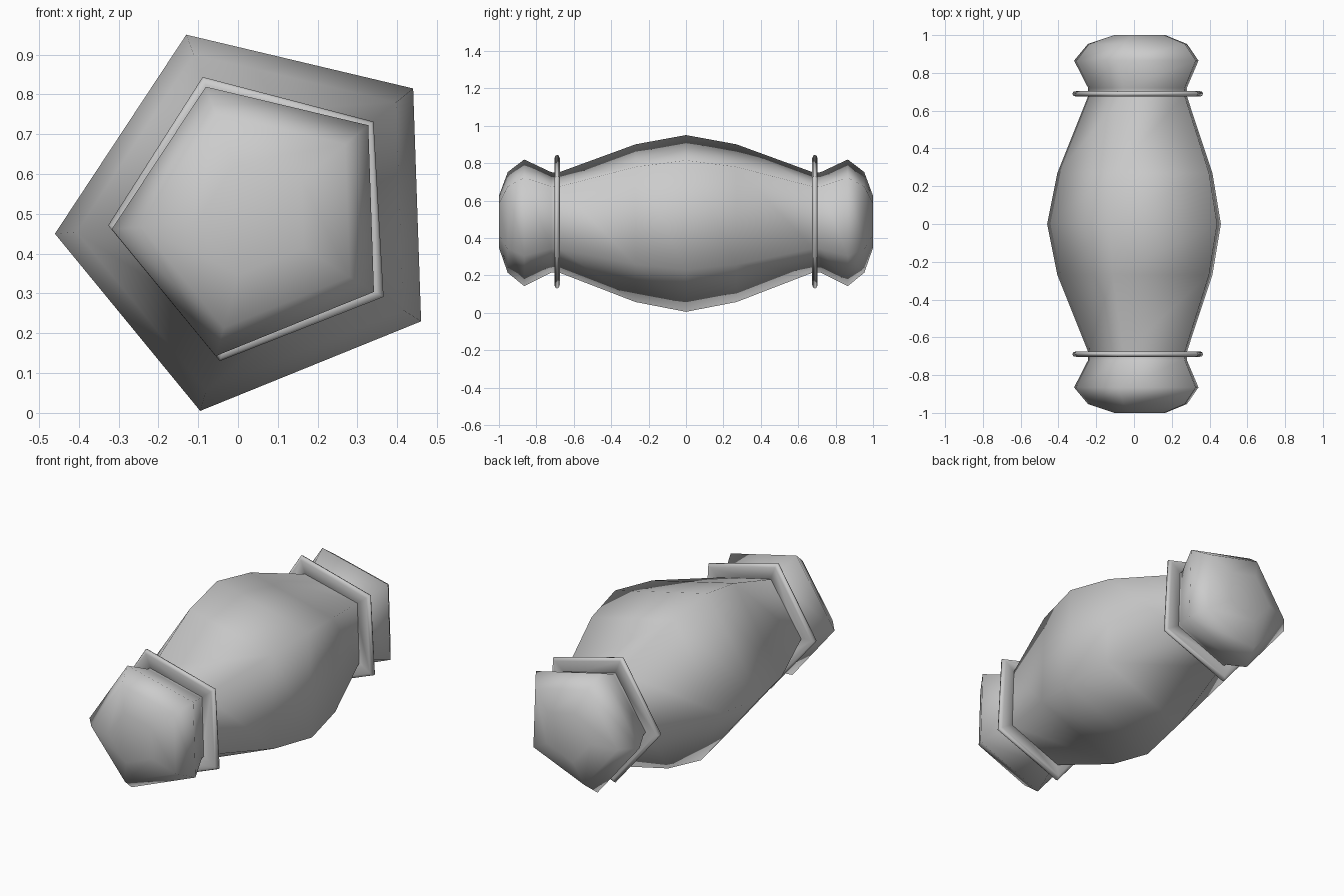
import bpy, bmesh, math

if "Cube" in bpy.data.objects:
    bpy.data.objects.remove(bpy.data.objects["Cube"])

# Five-sided cross-section corners (x, z offsets from the axis, unit radius)
BODY = [(-0.346, 0.92), (0.794, 0.65), (0.834, -0.52), (-0.276, -0.97), (-1.006, -0.08)]
COLLAR = [(math.cos(math.radians(a)), math.sin(math.radians(a)))
          for a in (111.5, 39.2, -32.6, -104.6, 183.5)]


def loft(name, section, centre, profile, closed=False, cap_ends=False):
    """Sweep a scaled five-sided section along y using (y, radius) rings."""
    bm = bmesh.new()
    rings = [[bm.verts.new((centre[0] + r * x, y, centre[1] + r * z)) for x, z in section]
             for y, r in profile]
    pairs = list(zip(rings, rings[1:]))
    if closed:
        pairs.append((rings[-1], rings[0]))
    for a, b in pairs:
        for i in range(5):
            j = (i + 1) % 5
            bm.faces.new((a[i], a[j], b[j], b[i]))
    if cap_ends:
        bm.faces.new(rings[0])
        bm.faces.new(rings[-1])
    bmesh.ops.recalc_face_normals(bm, faces=bm.faces)
    for f in bm.faces:
        f.smooth = True
    mesh = bpy.data.meshes.new(name)
    bm.to_mesh(mesh)
    bm.free()
    obj = bpy.data.objects.new(name, mesh)
    bpy.context.collection.objects.link(obj)
    return obj


# Barrel body with bulbous ends, symmetric about y = 0
half = [(0.27, 0.446), (0.68, 0.283), (0.72, 0.284), (0.865, 0.358), (0.953, 0.285), (1.0, 0.147)]
profile = [(-y, r) for y, r in reversed(half)] + [(0, 0.5)] + half
loft("body", BODY, (0.043, 0.49), profile, cap_ends=True)

# Thin collars at both necks
lip = [(0.674, 0.26), (0.674, 0.355), (0.680, 0.372), (0.690, 0.376), (0.700, 0.370), (0.703, 0.355), (0.703, 0.26)]
for name, s in (("front_collar", -1), ("back_collar", 1)):
    loft(name, COLLAR, (0.049, 0.494), [(s * y, r) for y, r in lip], closed=True)
